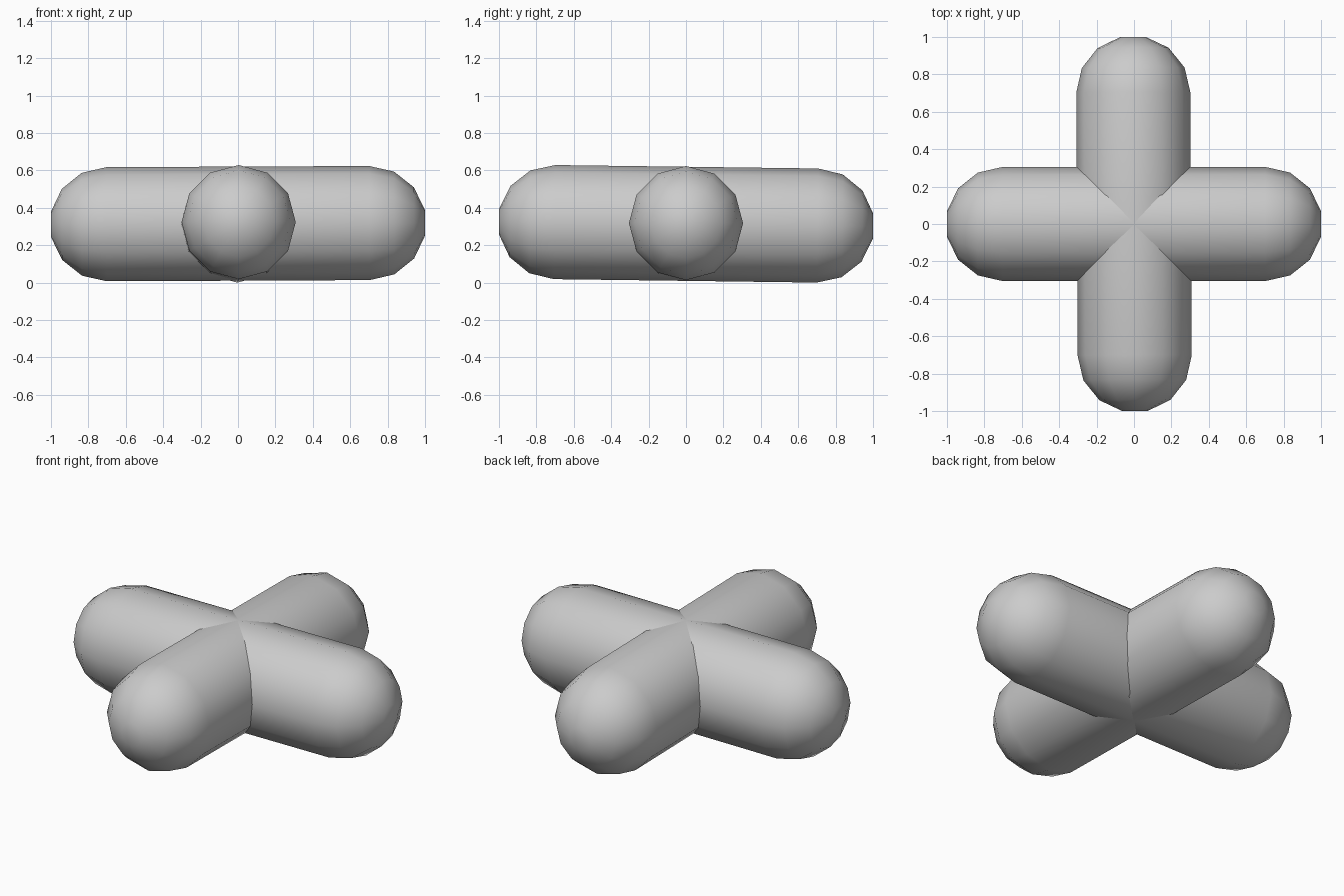
import bpy
import bmesh
from math import sin, cos, pi, radians
from mathutils import Euler

cube = bpy.data.objects.get("Cube")
if cube:
    bpy.data.objects.remove(cube, do_unlink=True)

RADIUS = 0.305
SIDES = 12
CAP_STEPS = 7                      # facets across each rounded end
BODY = 1.0 - RADIUS * cos(pi / 2 / CAP_STEPS * 1.0)   # half length of straight part

# One plain grey for everything
grey = bpy.data.materials.new("plain grey")
grey.use_nodes = True
colour = (0.6, 0.6, 0.6, 1)
grey.diffuse_color = colour
bsdf = grey.node_tree.nodes["Principled BSDF"]
bsdf.inputs["Base Color"].default_value = colour


def capsule(name, rotation, height):
    """Bar along local x with rounded, slightly blunt ends."""
    half = [(BODY + RADIUS * cos(a), RADIUS * sin(a))
            for a in (pi / CAP_STEPS * (i + 0.5) for i in range(4))]
    profile = half + [(-x, r) for x, r in reversed(half)]
    bm = bmesh.new()
    rings = [[bm.verts.new((x, r * sin(2 * pi * k / SIDES), r * cos(2 * pi * k / SIDES)))
              for k in range(SIDES)] for x, r in profile]
    for a, b in zip(rings, rings[1:]):
        for k in range(SIDES):
            n = (k + 1) % SIDES
            bm.faces.new((a[k], a[n], b[n], b[k]))
    # Blunt tips
    bm.faces.new(rings[0])
    bm.faces.new(rings[-1])
    bmesh.ops.recalc_face_normals(bm, faces=bm.faces)
    for face in bm.faces:
        face.smooth = True
    bmesh.ops.rotate(bm, verts=bm.verts, matrix=Euler(rotation).to_matrix())
    bmesh.ops.translate(bm, verts=bm.verts, vec=(0, 0, height))
    mesh = bpy.data.meshes.new(name)
    bm.to_mesh(mesh)
    bm.free()
    mesh.materials.append(grey)
    obj = bpy.data.objects.new(name, mesh)
    bpy.context.collection.objects.link(obj)
    return obj


# Two crossing bars, each lying very slightly off level
capsule("side_to_side_bar", (0, radians(-0.25), 0), 0.315)
capsule("front_to_back_bar", (0, radians(0.75), radians(90.3)), 0.314)
